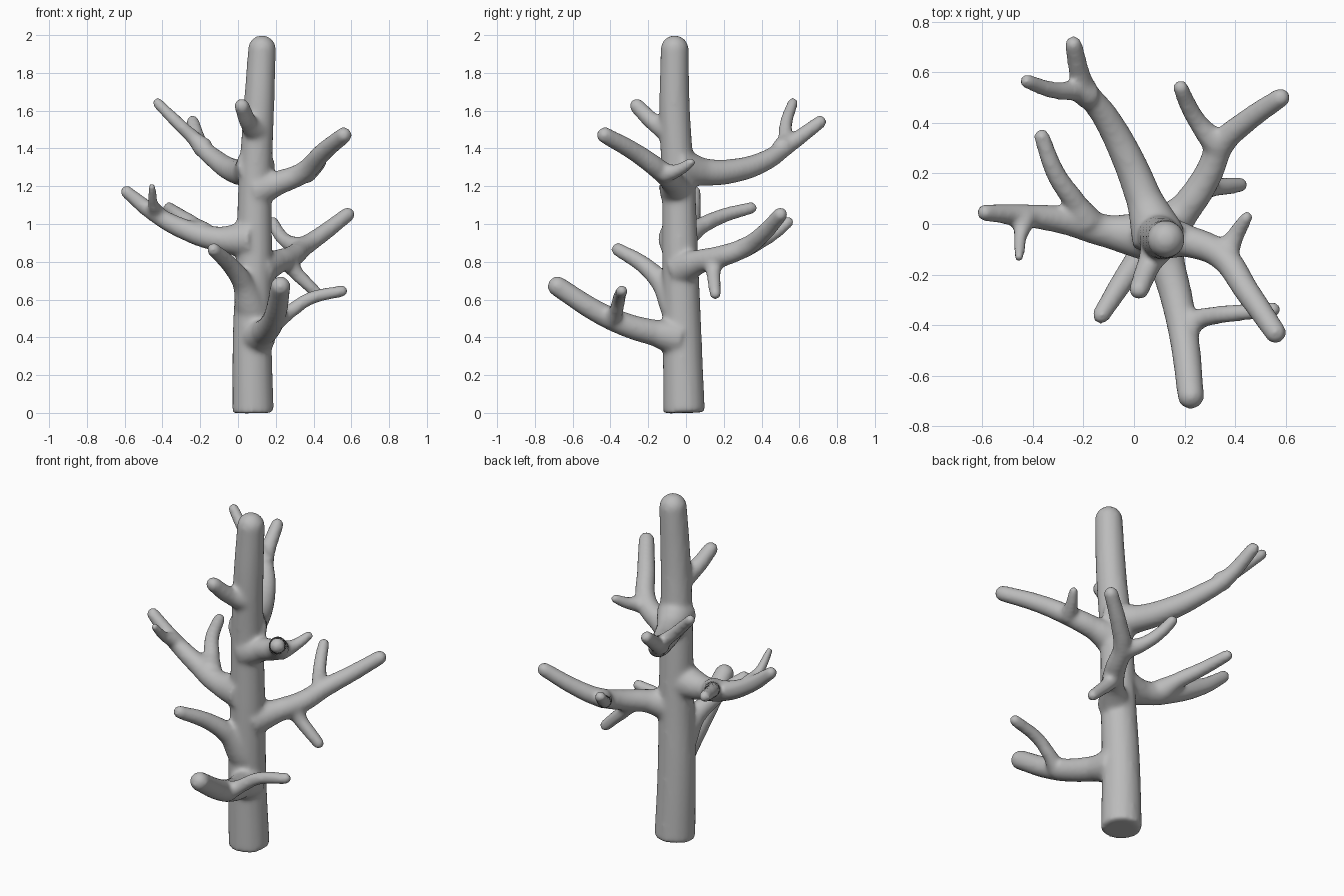
import bpy
import bmesh
from mathutils import Matrix, Vector

default_cube = bpy.data.objects.get("Cube")
if default_cube:
    bpy.data.objects.remove(default_cube, do_unlink=True)

# Single plain grey for the whole tree
grey = bpy.data.materials.new("plain_grey")
grey.use_nodes = True
colour = (0.5, 0.5, 0.5, 1)
grey.diffuse_color = colour
grey.node_tree.nodes["Principled BSDF"].inputs["Base Color"].default_value = colour

tree_shape = bmesh.new()


def add_limb(points, base_radius, tip_radius, flare=1.0):
    """Sweep a tapered round limb through the points and round off its tip."""
    curve = bpy.data.curves.new("limb_path", "CURVE")
    curve.dimensions = "3D"
    curve.bevel_depth = 1
    curve.bevel_resolution = 6
    curve.resolution_u = 8
    curve.use_fill_caps = True
    spline = curve.splines.new("BEZIER")
    spline.bezier_points.add(len(points) - 1)
    last = len(points) - 1
    for index, (knot, place) in enumerate(zip(spline.bezier_points, points)):
        knot.co = place
        knot.handle_left_type = knot.handle_right_type = "AUTO"
        knot.radius = base_radius + (tip_radius - base_radius) * index / last
    spline.bezier_points[0].radius *= flare

    # Turn the swept path into mesh and gather it with the other limbs
    helper = bpy.data.objects.new("limb_helper", curve)
    bpy.context.collection.objects.link(helper)
    graph = bpy.context.evaluated_depsgraph_get()
    swept = bpy.data.meshes.new_from_object(helper.evaluated_get(graph))
    tree_shape.from_mesh(swept)
    bpy.data.objects.remove(helper, do_unlink=True)
    bpy.data.curves.remove(curve)
    bpy.data.meshes.remove(swept)
    bmesh.ops.create_icosphere(tree_shape, subdivisions=3, radius=tip_radius,
                               matrix=Matrix.Translation(Vector(points[last])))


def add_branch(points, base_radius, tip_radius):
    """A main branch, thickened where it leaves the trunk."""
    add_limb(points, base_radius, tip_radius, flare=1.35)


def add_twig(points, base_radius=.042, tip_radius=.032):
    """A side shoot, thickened where it leaves its branch."""
    add_limb(points, base_radius, tip_radius, flare=1.3)


# Trunk
add_limb([(.08, -.01, 0), (.075, -.02, .4), (.085, -.03, .8), (.09, -.04, 1.2),
          (.11, -.06, 1.6), (.127, -.06, 1.925)], .111, .075)

# Low front branch and its shoot
add_branch([(.1, -.05, .4), (.135, -.17, .425), (.17, -.3, .46), (.2, -.46, .53),
            (.225, -.68, .67)], .075, .054)
add_twig([(.2, -.4, .49), (.28, -.37, .54), (.38, -.355, .605), (.55, -.34, .645)])

# Short front right branch
add_branch([(.07, -.05, .56), (.025, -.13, .69), (-.04, -.22, .78),
            (-.13, -.36, .865)], .066, .037)

# Back left branch with an upper and a hanging shoot
add_branch([(.11, -.03, .76), (.21, .07, .8), (.29, .19, .83), (.35, .32, .88),
            (.45, .41, .95), (.58, .5, 1.05)], .07, .04)
add_twig([(.33, .31, .875), (.255, .4, .91), (.21, .48, .96), (.185, .54, 1.01)])
add_twig([(.26, .14, .81), (.31, .145, .74), (.37, .15, .68), (.42, .155, .63)])

# Right branch with a back shoot and a thin front shoot
add_branch([(.07, -.05, .92), (-.1, -.03, .92), (-.28, .015, .97),
            (-.45, .035, 1.06), (-.59, .045, 1.17)], .077, .035)
add_twig([(-.19, .01, .95), (-.23, .08, .99), (-.31, .2, 1.045), (-.365, .345, 1.085)],
         .052, .033)
add_twig([(-.43, .025, 1.06), (-.45, -.05, 1.11), (-.455, -.13, 1.195)], .035, .022)

# Upper left branch and its shoot
add_branch([(.1, -.05, 1.18), (.22, -.07, 1.22), (.34, -.12, 1.27),
            (.45, -.27, 1.38), (.56, -.43, 1.47)], .07, .044)
add_twig([(.36, -.12, 1.265), (.405, -.04, 1.285), (.445, .025, 1.325)], .042, .027)

# Long upper back branch and its shoot
add_branch([(.1, -.06, 1.31), (.04, .1, 1.275), (-.03, .27, 1.285), (-.11, .42, 1.335),
            (-.195, .54, 1.415), (-.24, .71, 1.54)], .082, .036)
add_twig([(-.18, .51, 1.4), (-.23, .525, 1.45), (-.32, .53, 1.535),
          (-.425, .565, 1.64)], .045, .03)

# Small stub near the crown
add_twig([(.1, -.08, 1.49), (.06, -.16, 1.53), (.02, -.26, 1.625)], .055, .041)

# Merge all limbs into one skin with soft crotches
tree_mesh = bpy.data.meshes.new("tree")
tree_shape.to_mesh(tree_mesh)
tree_shape.free()
tree_mesh.materials.clear()
tree_mesh.materials.append(grey)
tree = bpy.data.objects.new("tree", tree_mesh)
bpy.context.collection.objects.link(tree)
skin = tree.modifiers.new("merged_skin", "REMESH")
skin.mode = "VOXEL"
skin.voxel_size = .012
skin.use_smooth_shade = True
soften = tree.modifiers.new("soft_crotches", "SMOOTH")
soften.factor = .5
soften.iterations = 12
